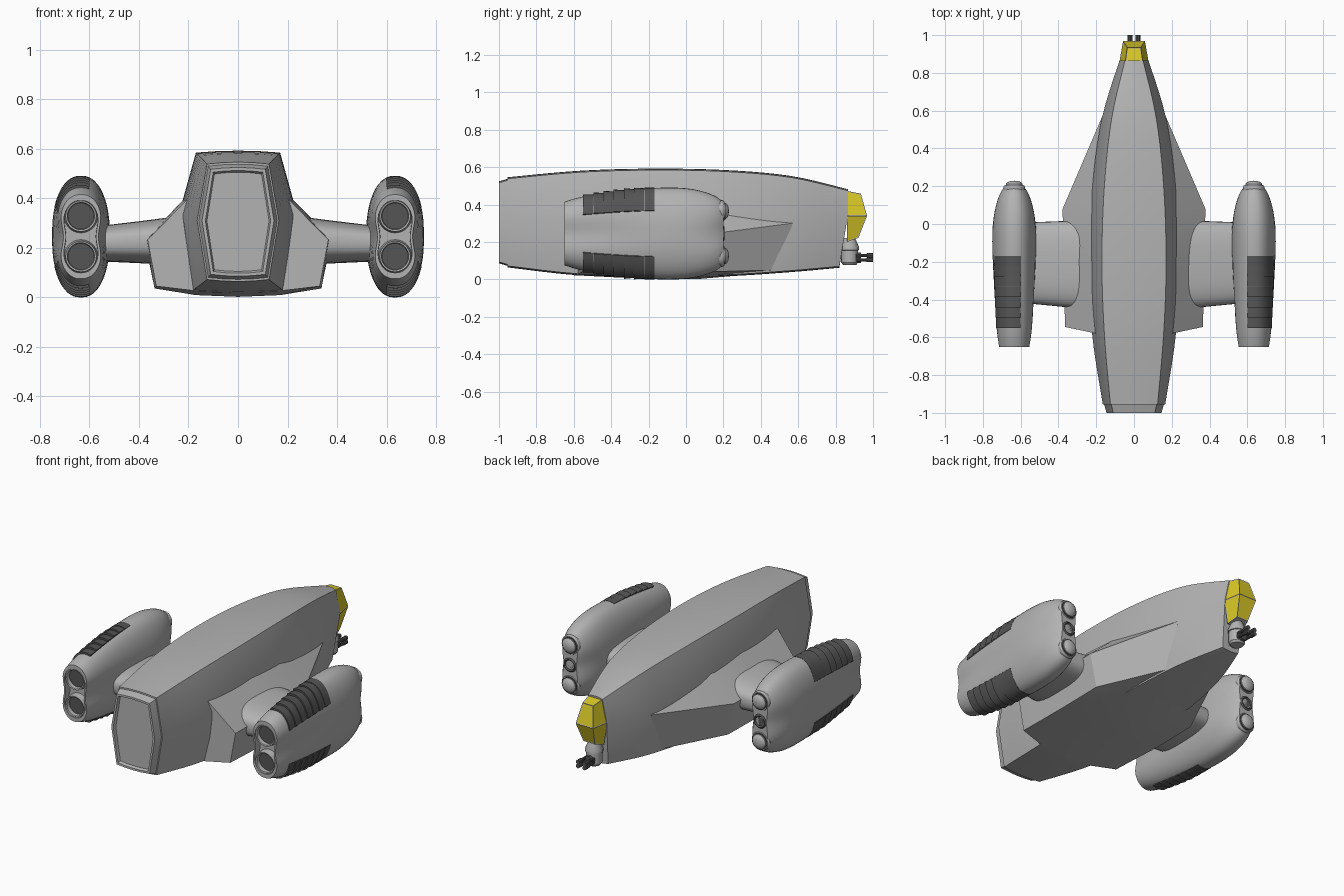
import bpy, bmesh, math
from mathutils import Vector as V

if "Cube" in bpy.data.objects:
    bpy.data.objects.remove(bpy.data.objects["Cube"])

def material(name, col):
    m = bpy.data.materials.new(name)
    m.diffuse_color = (*col, 1)
    m.use_nodes = True
    m.node_tree.nodes["Principled BSDF"].inputs["Base Color"].default_value = m.diffuse_color
    return m

GREY = material("hull grey", (0.45, 0.45, 0.45))
DARK = material("dark grey", (0.09, 0.09, 0.09))
YELLOW = material("window yellow", (0.70, 0.58, 0.02))

def finish(name, bm, mats, angle=28):
    bmesh.ops.recalc_face_normals(bm, faces=bm.faces)
    me = bpy.data.meshes.new(name)
    bm.to_mesh(me)
    bm.free()
    ob = bpy.data.objects.new(name, me)
    bpy.context.collection.objects.link(ob)
    for m in mats:
        me.materials.append(m)
    bpy.ops.object.select_all(action='DESELECT')
    ob.select_set(True)
    bpy.context.view_layer.objects.active = ob
    if angle:
        bpy.ops.object.shade_smooth_by_angle(angle=math.radians(angle))
    return ob

def loft(name, rings, mat, caps=(True, True), angle=28):
    bm = bmesh.new()
    vs = [[bm.verts.new(p) for p in r] for r in rings]
    n = len(rings[0])
    for a, b in zip(vs, vs[1:]):
        for i in range(n):
            j = (i + 1) % n
            bm.faces.new((a[i], a[j], b[j], b[i]))
    if caps[0]:
        bm.faces.new(vs[0])
    if caps[1]:
        bm.faces.new(vs[-1])
    return finish(name, bm, [mat], angle)

def lathe(name, profile, x, z, mat, n=28):
    """Revolve (radius, y) pairs around a lengthwise axis."""
    rings = [[V((x + r * math.cos(k * math.tau / n), y, z + r * math.sin(k * math.tau / n)))
              for k in range(n)] for r, y in profile]
    return loft(name, rings, mat)

def smooth_rows(rows, steps):
    """Catmull-Rom interpolation of table rows."""
    out = []
    for i in range(len(rows) - 1):
        p0, p1, p2 = rows[max(i - 1, 0)], rows[i], rows[i + 1]
        p3 = rows[min(i + 2, len(rows) - 1)]
        for s in range(steps):
            t = s / steps
            out.append([0.5 * (2*b + (c-a)*t + (2*a-5*b+4*c-d)*t*t + (3*b-a-3*c+d)*t**3)
                        for a, b, c, d in zip(p0, p1, p2, p3)])
    return out + [list(rows[-1])]

def mirrored(half):
    """Close a half outline that starts and ends on the centre plane."""
    return half + [V((-p.x, p.y, p.z)) for p in half[-2:0:-1]]

# Main hull: y, top x/z, middle x/z, bottom x/z, bottom y
HULL = [(-.955, .125, .538, .165, .31, .125, .072, -.955),
        (-.58, .157, .572, .222, .33, .18, .03, -.58),
        (-.2, .170, .584, .235, .35, .20, .02, -.2),
        (.2, .157, .577, .22, .35, .19, .024, .2),
        (.56, .118, .545, .17, .31, .14, .046, .55),
        (.865, .048, .474, .077, .34, .055, .07, .82)]

def hull_ring(r):
    y, xt, zt, xm, zm, xb, zb, yb = r
    return mirrored([V((0, y, zt + .008)), V((xt * .5, y, zt + .006)), V((xt, y, zt)),
                     V((xm, y, zm)), V((xb, yb, zb)), V((xb * .5, yb, zb - .006)),
                     V((0, yb, zb - .008))])

loft("main_hull", [hull_ring(r) for r in smooth_rows(HULL, 5)], GREY)

# Stepped rear hatch
base, mid = hull_ring(HULL[0]), V((0, 0, .303))
hatch = []
for y, sx, sz in ((-.95, .97, .97), (-1, .88, .91), (-1, .80, .86), (-.985, .76, .83)):
    hatch.append([V((p.x * sx, y, mid.z + (p.z - mid.z) * sz)) for p in base])
loft("rear_hatch", hatch, GREY, angle=20)

# Lower side flare
FLARE = [[(.20, -.58, .40), (.365, -.545, .232), (.33, -.545, .045), (.17, -.58, .026), (0, -.6, .022)],
         [(.215, -.2, .40), (.373, -.2, .235), (.337, -.2, .036), (.17, -.2, .009), (0, -.2, .002)],
         [(.205, .08, .39), (.378, .08, .237), (.337, .08, .040), (.17, .08, .010), (0, .08, .003)],
         [(.15, .57, .312), (.168, .57, .30), (.138, .50, .05), (.08, .50, .042), (0, .50, .04)]]
loft("side_flare", [mirrored([V((0, r[0][1], r[0][2]))] + [V(p) for p in r]) for r in FLARE],
     GREY, angle=15)

# Cockpit: framed yellow panes made by insetting each face
bm = bmesh.new()
back = [(.047, .855, .474), (.077, .86, .34), (.055, .86, .20)]
front = [(.036, .935, .458), (.058, .968, .34), (.038, .922, .222)]
R = [[bm.verts.new(p) for p in row] for row in (back, front)]
L = [[bm.verts.new((-x, y, z)) for x, y, z in row] for row in (back, front)]
panes = []
for i in (0, 1):
    panes.append(bm.faces.new((R[0][i], R[0][i+1], R[1][i+1], R[1][i])))
    panes.append(bm.faces.new((L[0][i], L[1][i], L[1][i+1], L[0][i+1])))
    panes.append(bm.faces.new((R[1][i], R[1][i+1], L[1][i+1], L[1][i])))
panes.append(bm.faces.new((R[0][0], R[1][0], L[1][0], L[0][0])))
bm.faces.new((R[0][2], L[0][2], L[1][2], R[1][2]))
bmesh.ops.recalc_face_normals(bm, faces=bm.faces)
bmesh.ops.inset_individual(bm, faces=panes, thickness=.006, depth=-.002)
for f in panes:
    f.material_index = 1
finish("cockpit", bm, [GREY, YELLOW], 0)

# Chin gun: round mount, cap and four barrels
def disc(r, z):
    return [V((r * math.cos(k * math.tau / 20), .875 + r * math.sin(k * math.tau / 20), z))
            for k in range(20)]
loft("gun_mount", [disc(.036, .078), disc(.045, .09), disc(.045, .155), disc(.05, .157),
                   disc(.05, .172), disc(.03, .22)], GREY)
lathe("gun_block", [(.03, .9), (.03, .935)], 0, .116, DARK, 10)
for x in (-.022, .022):
    for z in (.104, .128):
        lathe("gun_barrel", [(.009, .91), (.009, .965), (.013, .967), (.013, 1.0)], x, z, DARK, 10)

# Engine pods: y, half width, half height, waist pinch
POD = smooth_rows([(-.65, .098, .170, .28), (-.55, .108, .198, .20), (-.35, .115, .228, .10),
                   (-.15, .119, .2445, .03), (0, .118, .242, .04), (.10, .106, .222, .12),
                   (.165, .085, .195, .22), (.20, .062, .165, .30)], 3)
CX, CZ = .634, .245

def pod_point(s, y, w, h, pinch, t, k=1.0):
    c, sn = math.cos(t), math.sin(t)
    x = w * math.copysign(abs(c) ** .85, c) * (1 - pinch * math.exp(-(sn * h / .075) ** 2))
    return V((s * (CX + x * k), y, CZ + h * sn * k))

def pod_row(y):
    for a, b in zip(POD, POD[1:]):
        if a[0] <= y <= b[0]:
            f = (y - a[0]) / (b[0] - a[0])
            return [p + (q - p) * f for p, q in zip(a, b)]

for s, side in ((1, "right"), (-1, "left")):
    def pod_ring(r, k=1.0, y=None):
        return [pod_point(s, r[0] if y is None else y, *r[1:], i * math.tau / 48, k) for i in range(48)]
    rear = POD[0]
    rings = [pod_ring(rear, .84, -.61), pod_ring(rear, .86, -.65)] + [pod_ring(r) for r in POD]
    loft(side + "_engine_pod", rings, GREY, angle=35)
    # exhausts
    for z in (.165, .328):
        lathe(side + "_exhaust_ring", [(.052, -.61), (.055, -.648), (.062, -.65), (.068, -.61)],
              s * CX, z, GREY)
        lathe(side + "_exhaust_core", [(.053, -.60), (.053, -.625)], s * CX, z, DARK)
    # front domes with a dark sensor between
    for z in (.125, .365):
        lathe(side + "_dome_collar", [(.058, .13), (.058, .195), (.053, .203)], s * CX, z, GREY)
        lathe(side + "_dome_gap", [(.05, .19), (.05, .206)], s * CX, z, DARK)
        lathe(side + "_dome", [(.044, .195), (.044, .212), (.034, .222), (.018, .228), (.002, .229)],
              s * CX, z, GREY)
    lathe(side + "_sensor", [(.042, .15), (.042, .20), (.034, .207), (.028, .200)], s * CX, CZ, DARK)
    # louvre slats, raised at their rear edges, above and below
    for up in (1, -1):
        for i in range(7):
            y0 = -.55 + i * .0545
            slat = []
            for y, k in ((y0, 1.055), (y0 + .054, 1.008)):
                r = pod_row(y)
                ts = [up * math.radians(30 + 74 * j / 10) for j in range(11)]
                slat.append([pod_point(s, *r, t, min(k, .2449 / r[2])) for t in ts] +
                            [pod_point(s, *r, t, .93) for t in reversed(ts)])
            loft(side + "_louvre", slat, DARK)
    # pylon joining pod to hull
    arm = []
    for x, yc, hy, zc, hz in ((.2, -.215, .238, .228, .105), (.36, -.212, .228, .224, .088),
                              (.6, -.205, .212, .215, .068)):
        ring = []
        for i in range(40):
            c, n = math.cos(i * math.tau / 40), math.sin(i * math.tau / 40)
            ring.append(V((s * x, yc + hy * math.copysign(abs(c) ** .7, c),
                           zc + hz * math.copysign(abs(n) ** .7, n))))
        arm.append(ring)
    loft(side + "_pylon", arm, GREY, angle=35)
